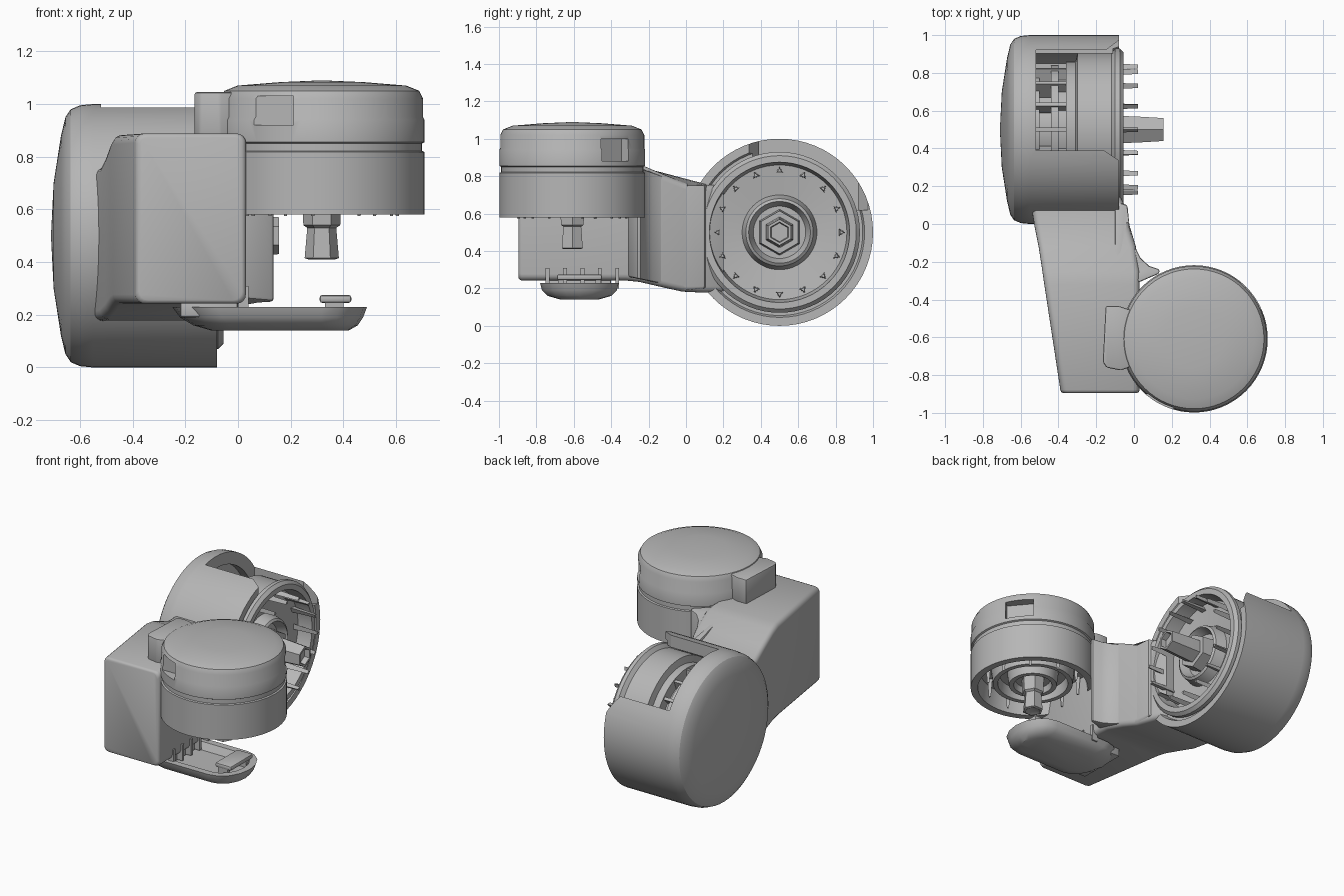
import bpy, bmesh, math
from mathutils import Matrix, Vector

if "Cube" in bpy.data.objects:
    bpy.data.objects.remove(bpy.data.objects["Cube"])

grey = bpy.data.materials.new("plain grey")
grey.diffuse_color = (0.47, 0.47, 0.47, 1)
grey.use_nodes = True
grey.node_tree.nodes["Principled BSDF"].inputs["Base Color"].default_value = grey.diffuse_color


def finish(bm, name, bevel=0.0, angle=30):
    bmesh.ops.recalc_face_normals(bm, faces=bm.faces[:])
    me = bpy.data.meshes.new(name)
    bm.to_mesh(me)
    bm.free()
    me.materials.append(grey)
    ob = bpy.data.objects.new(name, me)
    bpy.context.collection.objects.link(ob)
    bpy.ops.object.select_all(action='DESELECT')
    ob.select_set(True)
    bpy.context.view_layer.objects.active = ob
    if bevel:
        m = ob.modifiers.new("bevel", 'BEVEL')
        m.width, m.segments = bevel, 2
        bpy.ops.object.modifier_apply(modifier=m.name)
    bpy.ops.object.shade_smooth_by_angle(angle=math.radians(angle))
    return ob


def skin(bm, rings):
    """Bridge successive rings of vertices; one-vertex rings become fans."""
    for a, b in zip(rings, rings[1:]):
        n = max(len(a), len(b))
        for i in range(n):
            j = (i + 1) % n
            if len(a) == 1:
                bm.faces.new((a[0], b[i], b[j]))
            elif len(b) == 1:
                bm.faces.new((a[i], a[j], b[0]))
            else:
                bm.faces.new((a[i], a[j], b[j], b[i]))


def lathe(bm, profile, mat, segs=64):
    rings = []
    for r, h in profile:
        count = segs if r > 0 else 1
        rings.append([bm.verts.new(mat @ Vector((r * math.cos(2 * math.pi * k / segs),
                                                 r * math.sin(2 * math.pi * k / segs), h)))
                      for k in range(count)])
    skin(bm, rings)


def lathed(name, profile, mat, segs=64):
    bm = bmesh.new()
    lathe(bm, profile, mat, segs)
    return finish(bm, name)


def box(name, lo, hi, bevel=0.0, turn=0.0):
    bm = bmesh.new()
    c = (Vector(lo) + Vector(hi)) / 2
    s = Vector(hi) - Vector(lo)
    bmesh.ops.create_cube(bm, size=1, matrix=Matrix.Translation(c)
                          @ Matrix.Rotation(turn, 4, 'Z') @ Matrix.Diagonal((*s, 1)))
    return finish(bm, name, bevel)


def prism(name, pts, z0, z1, bevel=0.0):
    """Extrude an outline; z0 and z1 are functions of y."""
    bm = bmesh.new()
    rings = [[bm.verts.new((x, y, z(y))) for x, y in pts] for z in (z0, z1)]
    skin(bm, rings)
    for r in rings:
        bm.faces.new(r)
    return finish(bm, name, bevel)


def cut(ob, cutter):
    m = ob.modifiers.new("cut", 'BOOLEAN')
    m.operation, m.object, m.solver = 'DIFFERENCE', cutter, 'EXACT'
    bpy.context.view_layer.objects.active = ob
    bpy.ops.object.modifier_apply(modifier=m.name)
    bpy.data.objects.remove(cutter)
    bpy.ops.object.select_all(action='DESELECT')
    ob.select_set(True)
    bpy.ops.object.shade_smooth_by_angle(angle=math.radians(30))


# ---- Large drum, axis along x
side = Matrix.Translation((0, 0.5, 0.5)) @ Matrix.Rotation(math.pi / 2, 4, 'Y')
shell = lathed("large_drum_shell", [
    (0, -.71), (.2, -.70), (.38, -.672), (.45, -.655), (.48, -.635), (.495, -.6), (.5, -.55),
    (.5, -.08), (.455, -.08), (.445, -.11), (.42, -.11), (.42, -.58), (0, -.6)], side)
cut(shell, prism("window_cutter", [(-.52, .39), (-.16, .39), (-.07, .33), (.1, .33),
                                  (.1, .99), (-.07, .98), (-.15, .92), (-.52, .92)],
                 lambda y: .62, lambda y: 1.2))
lathed("large_drum_rotor", [
    (0, -.54), (.3, -.54), (.3, -.5), (.24, -.5), (.24, -.44), (.34, -.44), (.34, -.4),
    (.29, -.4), (.29, -.36), (.36, -.36), (.36, -.31), (.405, -.3), (.405, -.12), (.43, -.10),
    (.43, -.075), (.41, -.055), (.375, -.055), (.36, -.15), (.2, -.17), (.18, -.10),
    (.165, -.09), (.14, -.15), (0, -.15)], side)

# Sixteen pointed pins around the open face
bm = bmesh.new()
for k in range(16):
    a = 2 * math.pi * k / 16
    lathe(bm, [(0, -.17), (.022, -.17), (.014, .02), (0, .02)],
          side @ Matrix.Translation((.33 * math.cos(a), .33 * math.sin(a), 0))
          @ Matrix.Rotation(a, 4, 'Z'), 3)
finish(bm, "large_drum_pins")

# Ribs seen through the window
bm = bmesh.new()
for k in range(16):
    a = 2 * math.pi * k / 16
    bmesh.ops.create_cube(bm, size=1, matrix=side @ Matrix.Rotation(a, 4, 'Z')
                          @ Matrix.Translation((.3, 0, -.42)) @ Matrix.Diagonal((.1, .02, .2, 1)))
finish(bm, "large_drum_ribs")

# Hexagonal hub and shaft
lathed("large_drum_hub", [(0, -.17), (.125, -.17), (.115, -.06), (0, -.06)], side, 6)
lathed("large_drum_shaft", [(0, -.1), (.085, -.1), (.078, .04), (.07, .155), (.055, .155),
                            (.05, .12), (0, .12)], side, 6)


# ---- Arm lofted along y from rounded rectangles
def rounded_rect(x0, x1, z0, z1, y, r=.035):
    pts = []
    for cx, cz, q in ((x1 - r, z1 - r, 0), (x0 + r, z1 - r, 1), (x0 + r, z0 + r, 2), (x1 - r, z0 + r, 3)):
        for k in range(5):
            a = math.pi / 2 * (q + k / 4)
            pts.append((cx + r * math.cos(a), y, cz + r * math.sin(a)))
    return pts


bm = bmesh.new()
stations = [(-.375, .015, .255, .875, -.895), (-.385, .025, .247, .883, -.89), (-.39, .03, .242, .888, -.878),
            (-.475, .03, .242, .882, -.32), (-.485, .03, .235, .865, -.25),
            (-.505, .01, .205, .81, -.12), (-.525, -.02, .183, .77, -.02),
            (-.545, -.05, .177, .755, .1), (-.56, -.1, .177, .75, .2)]
rings = [[bm.verts.new(p) for p in rounded_rect(*s)] for s in stations]
skin(bm, rings)
for r in (rings[0], rings[-1]):
    bm.faces.new(r)
finish(bm, "arm", angle=50)

# Curved flange between the arm and the small drum, sloping with the arm
prism("arm_flange", [(-.1, .12), (-.035, .1), (-.025, .0), (-.005, -.1), (.035, -.18), (.08, -.222),
                     (.135, -.24), (.135, -.262), (.08, -.285), (.0, -.32), (-.1, -.32)],
      lambda y: .2 - .2 * min(y, 0), lambda y: .755 - .36 * min(y, 0), .012)

# ---- Small drum, axis along z
up = Matrix.Translation((.318, -.608, 0))
lid = lathed("small_drum", [
    (0, .64), (.11, .64), (.12, .6), (.15, .6), (.16, .68), (.21, .68), (.22, .61), (.25, .61),
    (.26, .7), (.33, .7), (.345, .58), (.39, .58), (.39, .818), (.38, .822), (.38, .85),
    (.39, .855), (.39, .94), (.385, .95), (.385, 1.02), (.37, 1.05), (.32, 1.07),
    (.16, 1.083), (0, 1.09)], up)
cut(lid, box("front_notch_cutter", (.02, -1.04, .92), (.21, -.90, 1.03)))
cut(lid, box("rear_notch_cutter", (.56, -.46, .88), (.70, -.28, 1.0), turn=math.radians(40)))
lathed("small_drum_shaft", [(0, .66), (.075, .66), (.07, .54), (.055, .53), (.065, .415),
                            (.05, .41), (0, .43)], up, 6)

# Small pins under the rim
bm = bmesh.new()
for k in range(10):
    a = 2 * math.pi * (k + .3) / 10
    lathe(bm, [(0, .7), (.018, .7), (.008, .575), (0, .575)],
          up @ Matrix.Translation((.29 * math.cos(a), .29 * math.sin(a), 0)), 3)
finish(bm, "small_drum_pins")

# Latch block on the side of the small drum
prism("latch_block", [(-.165, -.73), (-.145, -.76), (-.07, -.775), (.0, -.75), (.0, -.46),
                      (-.08, -.435), (-.15, -.435)], lambda y: .87, lambda y: 1.045, .008)


# ---- Hollow tray under the small drum
def stadium(x0, x1, w, z):
    pts = []
    for cx, s in ((x1 - w * .8, 1), (x0 + w * .8, -1)):
        for k in range(9):
            a = -math.pi / 2 + math.pi * k / 8
            pts.append((cx + s * w * .8 * math.cos(a), -.57 + s * w * math.sin(a), z))
    return pts


bm = bmesh.new()
layers = [(-.10, .42, .10, .14), (-.17, .455, .17, .16), (-.22, .475, .2, .19), (-.25, .49, .21, .23),
          (-.2, .445, .165, .23), (-.17, .42, .14, .185)]
rings = [[bm.verts.new(p) for p in stadium(*l)] for l in layers]
skin(bm, rings)
bm.faces.new(rings[0])
bm.faces.new(rings[-1])
finish(bm, "tray")
box("tray_mount", (-.22, -.74, .19), (.0, -.4, .26), .01)
box("tray_lip", (.31, -.69, .245), (.43, -.45, .275), .01)
for s in (-1, 1):
    box("tray_lip_post", (.33, -.57 + s * .1 - .015, .18), (.40, -.57 + s * .1 + .015, .255))
for k in range(5):
    y = -.74 + k * .093
    box("tray_tooth", (.0, y - .01, .2), (.04, y + .01, .31))
